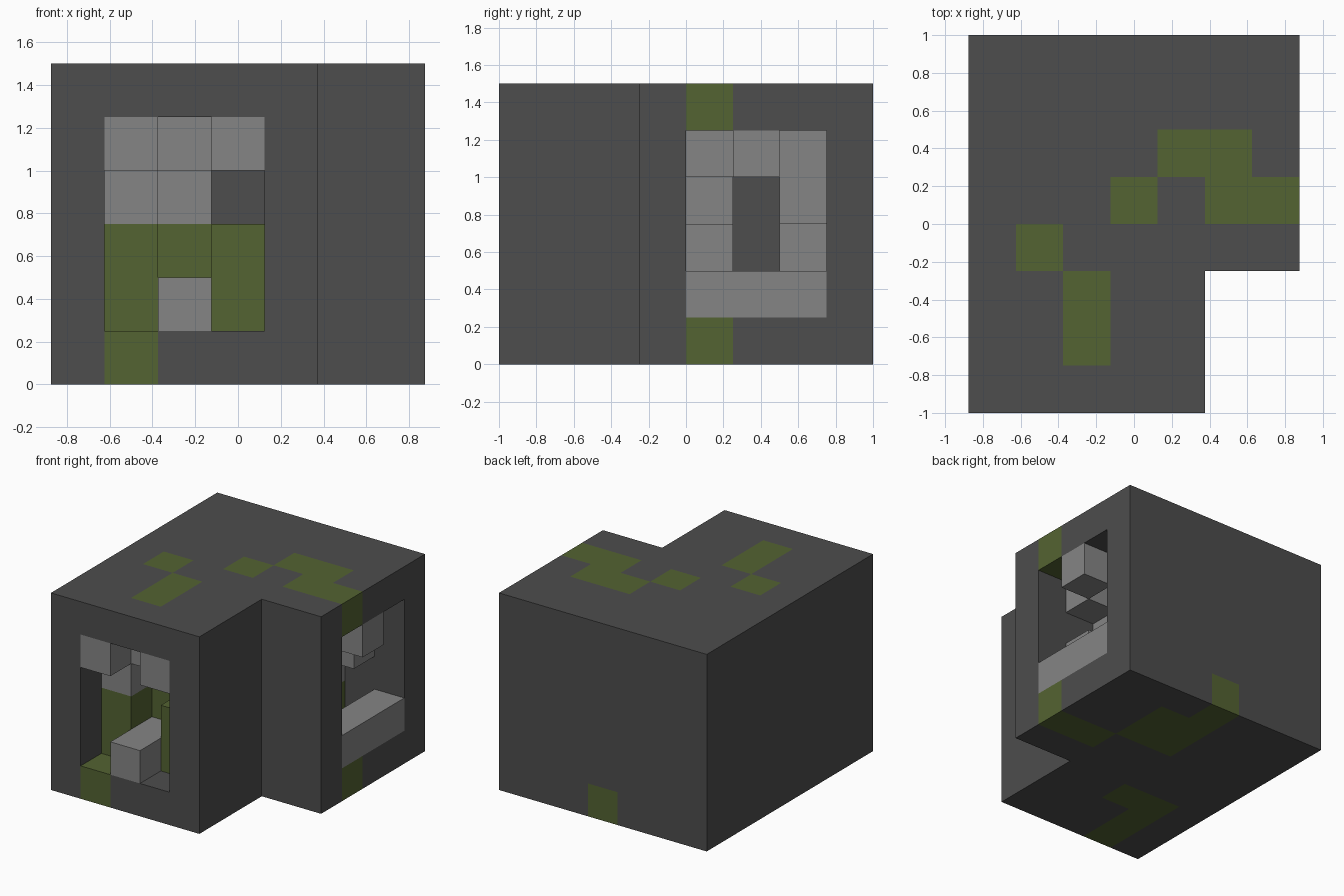
import bpy
import bmesh
from mathutils import Vector

cube = bpy.data.objects.get("Cube")
if cube:
    bpy.data.objects.remove(cube, do_unlink=True)

CELL = 0.25
ORIGIN = Vector((-0.875, -1.0, 0.0))
NX, NY, NZ = 7, 8, 6


def material(name, rgb):
    mat = bpy.data.materials.new(name)
    mat.use_nodes = True
    mat.diffuse_color = (*rgb, 1)
    bsdf = next(n for n in mat.node_tree.nodes if n.type == 'BSDF_PRINCIPLED')
    bsdf.inputs["Base Color"].default_value = (*rgb, 1)
    bsdf.inputs["Roughness"].default_value = 0.9
    return mat


dark = material("dark stone", (0.074, 0.074, 0.074))
grey = material("light stone", (0.235, 0.235, 0.235))
moss = material("moss green", (0.088, 0.125, 0.032))


def box(i0, i1, j0, j1, k0, k1):
    """Set of grid cells, both ends included."""
    return {(i, j, k) for i in range(i0, i1 + 1)
            for j in range(j0, j1 + 1) for k in range(k0, k1 + 1)}


def cells(*boxes):
    return set().union(*(box(*b) for b in boxes))


# L-shaped block with a bent tunnel through the front and left side
block = box(0, 4, 0, NY - 1, 0, NZ - 1) | box(0, NX - 1, 3, NY - 1, 0, NZ - 1)
tunnel = box(1, 3, 0, 6, 1, 4) | box(1, 6, 4, 6, 1, 4)
shell = block - tunnel

# Moss veins in the floor and roof layers
floor_moss = cells((1, 1, 0, 2, 0, 0), (2, 2, 2, 2, 0, 0), (3, 3, 5, 7, 0, 0),
                   (4, 4, 5, 6, 0, 0), (5, 6, 4, 4, 0, 0))
roof_moss = cells((1, 1, 3, 3, 5, 5), (2, 2, 1, 2, 5, 5), (3, 3, 4, 4, 5, 5),
                  (4, 5, 5, 5, 5, 5), (5, 6, 4, 4, 5, 5))

# Stones inside the tunnel: name -> (cells, mossy cells)
none = set()
stones = {
    "front_hanging_stones": (cells((1, 1, 0, 0, 4, 4), (3, 3, 0, 0, 4, 4),
                                   (2, 2, 1, 1, 4, 4)), none),
    "front_sill_stone": (box(2, 2, 0, 1, 1, 1), none),
    "right_pillar": (box(1, 1, 1, 1, 1, 3), box(1, 1, 1, 1, 1, 2)),
    "middle_pillar": (box(2, 2, 2, 2, 1, 3), box(2, 2, 2, 2, 1, 2)),
    "mossy_stub": (box(3, 3, 1, 1, 1, 2), box(3, 3, 1, 1, 1, 2)),
    "side_sill_stone": (box(6, 6, 4, 6, 1, 1), none),
    "side_hanging_stones": (cells((6, 6, 5, 5, 4, 4), (5, 5, 4, 4, 4, 4),
                                  (5, 5, 6, 6, 3, 4)), none),
    "side_inner_stones": (cells((5, 5, 4, 4, 1, 2), (4, 4, 4, 4, 3, 3)), none),
    "back_stub": (box(4, 4, 6, 6, 1, 2), box(4, 4, 6, 6, 1, 1)),
}
solid = shell.union(*(c for c, _ in stones.values()))


def build(name, part, mossy, base):
    """Skin a set of cells, keeping only faces that border open space."""
    bm = bmesh.new()
    verts = {}

    def vert(p):
        if p not in verts:
            verts[p] = bm.verts.new(ORIGIN + Vector(p) * CELL)
        return verts[p]

    for c in sorted(part):
        for axis in range(3):
            for side in (0, 1):
                neighbour = list(c)
                neighbour[axis] += 2 * side - 1
                if tuple(neighbour) in solid:
                    continue
                u, v = (axis + 1) % 3, (axis + 2) % 3
                ring = []
                for a, b in ((0, 0), (1, 0), (1, 1), (0, 1)):
                    p = list(c)
                    p[axis] += side
                    p[u] += a
                    p[v] += b
                    ring.append(vert(tuple(p)))
                face = bm.faces.new(ring if side else ring[::-1])
                face.material_index = int(c in mossy)
    # Merge coplanar squares of one colour
    bmesh.ops.dissolve_limit(bm, angle_limit=0.01, verts=bm.verts[:],
                             edges=bm.edges[:], delimit={'MATERIAL'})
    mesh = bpy.data.meshes.new(name)
    bm.to_mesh(mesh)
    bm.free()
    mesh.materials.append(base)
    mesh.materials.append(moss)
    bpy.context.collection.objects.link(bpy.data.objects.new(name, mesh))


build("block_shell", shell, floor_moss | roof_moss, dark)
for stone_name, (part, mossy) in stones.items():
    build(stone_name, part, mossy, grey)
